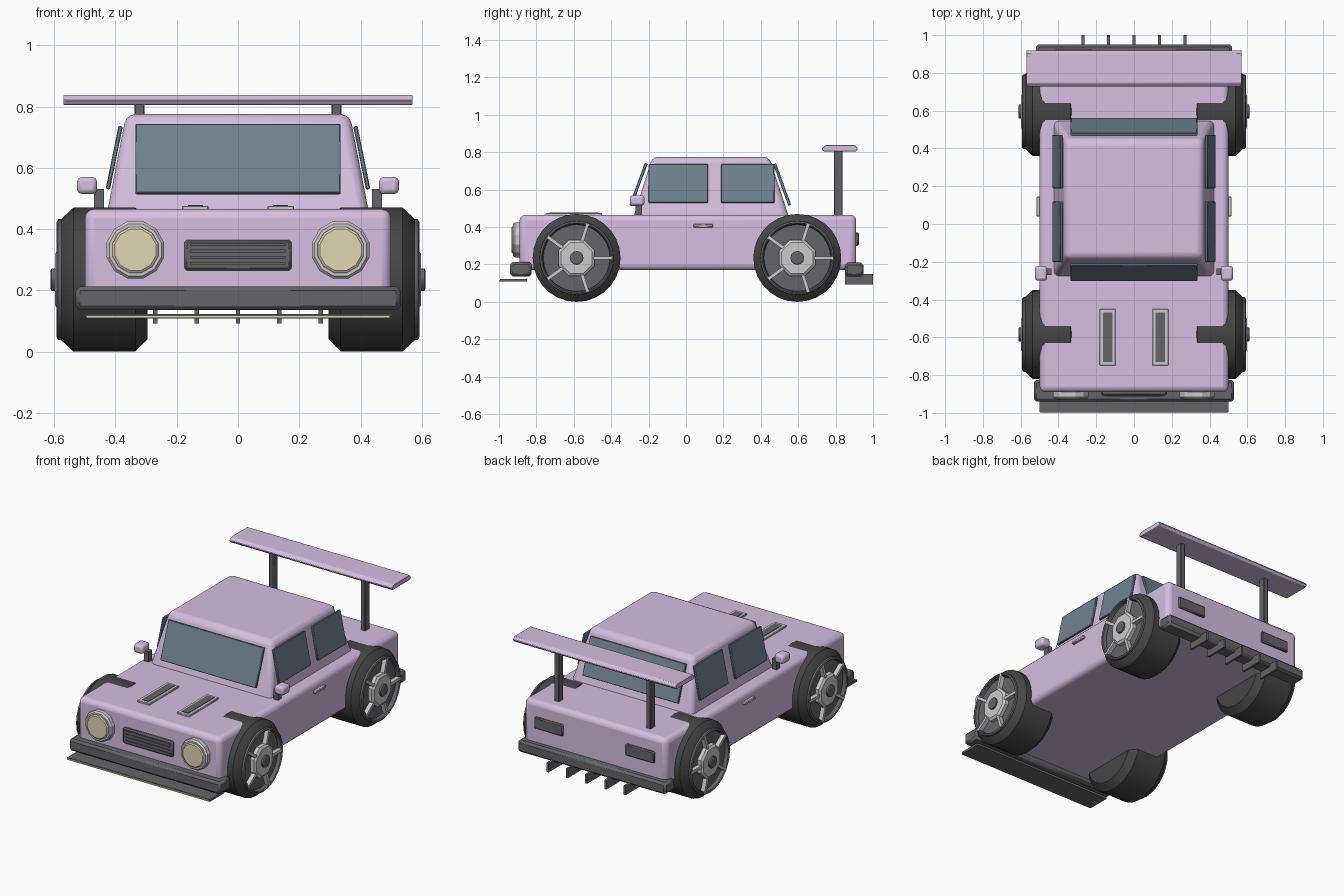
import bpy, bmesh
from math import radians, sin, cos, pi, atan
from mathutils import Matrix, Vector

if "Cube" in bpy.data.objects:
    bpy.data.objects.remove(bpy.data.objects["Cube"])


def mat(name, *rgb):
    m = bpy.data.materials.new(name)
    m.diffuse_color = (*rgb, 1)
    m.use_nodes = True
    m.node_tree.nodes["Principled BSDF"].inputs["Base Color"].default_value = m.diffuse_color
    return m


PAINT = mat("paint", 0.66, 0.52, 0.75)
GLASS = mat("glass", 0.16, 0.22, 0.28)
CREAM = mat("cream", 0.75, 0.68, 0.45)
DARK = mat("dark_grey", 0.13, 0.13, 0.14)
RUBBER = mat("rubber", 0.06, 0.06, 0.06)
CHROME = mat("chrome", 0.62, 0.62, 0.62)


def finish(name, bm, material, bevel=0, segments=2, smooth=30):
    bmesh.ops.recalc_face_normals(bm, faces=bm.faces)
    me = bpy.data.meshes.new(name)
    bm.to_mesh(me)
    bm.free()
    me.materials.append(material)
    ob = bpy.data.objects.new(name, me)
    bpy.context.collection.objects.link(ob)
    if bevel:
        b = ob.modifiers.new("bevel", 'BEVEL')
        b.width, b.segments, b.limit_method = bevel, segments, 'ANGLE'
    if smooth:
        bpy.ops.object.select_all(action='DESELECT')
        ob.select_set(True)
        bpy.context.view_layer.objects.active = ob
        bpy.ops.object.shade_smooth_by_angle(angle=radians(smooth))
    return ob


def box(name, x, y, z, material, bevel=0, segments=1, rot=None, top=None):
    """Box from (min, max) ranges; top = (x, y) ranges of a tapered upper face."""
    lo, hi = Vector((x[0], y[0], z[0])), Vector((x[1], y[1], z[1]))
    c = (lo + hi) / 2
    bm = bmesh.new()
    bmesh.ops.create_cube(bm, size=1)
    for v in bm.verts:
        p = v.co + Vector((.5, .5, .5))
        rx, ry = top if top and p.z > .5 else (x, y)
        v.co = (rx[p.x > .5], ry[p.y > .5], z[p.z > .5])
    if rot:
        bmesh.ops.rotate(bm, verts=bm.verts, cent=c, matrix=Matrix.Rotation(radians(rot[0]), 3, rot[1]))
    return finish(name, bm, material, bevel, segments)


def lathe(name, profile, sides, center, axis, material, smooth=30, phase=0):
    """Revolve (offset, radius) points about the X or Y axis through center."""
    bm = bmesh.new()
    rings = []
    for d, r in profile:
        ring = []
        for i in range(sides):
            a = 2 * pi * (i + phase) / sides
            p = Vector((d, r * cos(a), r * sin(a)))
            if axis == 'Y':
                p = Vector((p.y, p.x, p.z))
            ring.append(bm.verts.new(p + Vector(center)))
        rings.append(ring)
    for a, b in zip(rings, rings[1:]):
        for i in range(sides):
            j = (i + 1) % sides
            bm.faces.new((a[i], a[j], b[j], b[i]))
    bm.faces.new(rings[0])
    bm.faces.new(rings[-1])
    return finish(name, bm, material, smooth=smooth)


def span(s, a, b):
    return tuple(sorted((s * a, s * b)))


# Body and tapered cabin
box("body", (-.5, .5), (-.89, .91), (.17, .465), PAINT, .03, 3)
box("cabin", (-.43, .43), (-.285, .555), (.44, .775), PAINT, .03, 3,
    top=((-.365, .365), (-.18, .445)))

# Windscreen and rear window
box("windscreen", (-.335, .335), (-.262, -.246), (.508, .748), GLASS, .003, rot=(-20, 'X'))
box("rear_window", (-.335, .335), (.506, .522), (.51, .745), GLASS, .003, rot=(20, 'X'))

# Front: bumper, splitter with cream strip, grille with slats
box("front_bumper", (-.53, .53), (-.94, -.825), (.135, .213), DARK, .014)
box("splitter", (-.5, .5), (-.995, -.85), (.108, .122), DARK)
box("splitter_strip", (-.495, .495), (-1, -.99), (.11, .118), CREAM)
box("grille", (-.175, .175), (-.907, -.87), (.265, .365), DARK, .008)
for i in range(4):
    z = .283 + i * .0205
    box("grille_slat", (-.155, .155), (-.913, -.9), (z, z + .009), DARK)

# Rear: bumper and diffuser fins
box("rear_bumper", (-.52, .52), (.85, .95), (.135, .21), DARK, .014)
for i in range(5):
    x = (i - 2) * .135
    box("diffuser_fin", (x - .007, x + .007), (.85, 1), (.092, .15), DARK)

# Spoiler wing: cross-section in (y, z) extruded along x
bm = bmesh.new()
section = [(.735, .805), (.91, .805), (.92, .82), (.905, .838), (.745, .838), (.725, .82)]
f = bm.faces.new([bm.verts.new((-.57, y, z)) for y, z in section])
ext = bmesh.ops.extrude_face_region(bm, geom=[f])
bmesh.ops.translate(bm, vec=(1.14, 0, 0),
                    verts=[v for v in ext['geom'] if isinstance(v, bmesh.types.BMVert)])
finish("spoiler_wing", bm, PAINT, .003, 1)

for s in (-1, 1):
    box("spoiler_post", span(s, .305, .338), (.79, .837), (.44, .81), DARK, .004)
    # Side windows
    for y in ((-.2, .118), (.188, .472)):
        box("side_window", span(s, .397, .411), y, (.528, .738), GLASS, .003, rot=(-11.5 * s, 'Y'))
    # Door handles
    box("door_handle", span(s, .49, .517), (.04, .145), (.398, .416), CHROME, .004)
    # Mirrors
    box("mirror_stem", span(s, .437, .47), (-.27, -.235), (.45, .53), DARK)
    box("mirror", span(s, .46, .525), (-.3, -.222), (.514, .57), PAINT, .015, 2)
    # Lamps
    lathe("headlight_ring", [(-.87, .097), (-.915, .097), (-.925, .088), (-.925, .078), (-.92, .076)], 12,
          (s * .335, 0, .332), 'Y', CHROME, 0, .5)
    lathe("headlight_lens", [(-.9, .077), (-.927, .077), (-.932, .07)], 12,
          (s * .335, 0, .332), 'Y', CREAM, 0, .5)
    box("taillight", span(s, .22, .42), (.89, .924), (.3, .372), DARK, .006)
    # Bonnet vents: frame and dark slot
    box("vent_frame", span(s, .097, .182), (-.75, -.45), (.455, .476), CHROME, .003)
    box("vent_slot", span(s, .115, .163), (-.73, -.468), (.46, .479), DARK)
    # Wheels
    for y in (-.585, .595):
        c = (0, y, .235)
        lathe("tyre", [(s * d, r) for d, r in ((.295, .195), (.335, .235), (.537, .235), (.575, .2),
                                               (.582, .185), (.56, .18))], 28, c, 'X', RUBBER)
        lathe("rim_ring", [(s * d, r) for d, r in ((.56, .2), (.587, .197), (.592, .188), (.587, .182),
                                                   (.565, .178))], 28, c, 'X', DARK)
        lathe("wheel_hub", [(s * d, r) for d, r in ((.55, .105), (.588, .105), (.598, .09))],
              8, c, 'X', CHROME, 0, .5)
        lathe("hub_cap", [(s * d, r) for d, r in ((.58, .037), (.608, .037), (.612, .03))],
              12, c, 'X', DARK)
        for k in range(5):
            bm = bmesh.new()
            bmesh.ops.create_cube(bm, size=1)
            bmesh.ops.scale(bm, vec=(.03, .1, .018), verts=bm.verts)
            bmesh.ops.translate(bm, vec=(s * .577, .14, 0), verts=bm.verts)
            bmesh.ops.rotate(bm, verts=bm.verts, cent=(0, 0, 0),
                             matrix=Matrix.Rotation(2 * pi * k / 5, 3, 'X'))
            bmesh.ops.translate(bm, vec=c, verts=bm.verts)
            finish("wheel_spoke", bm, CHROME, smooth=0)
